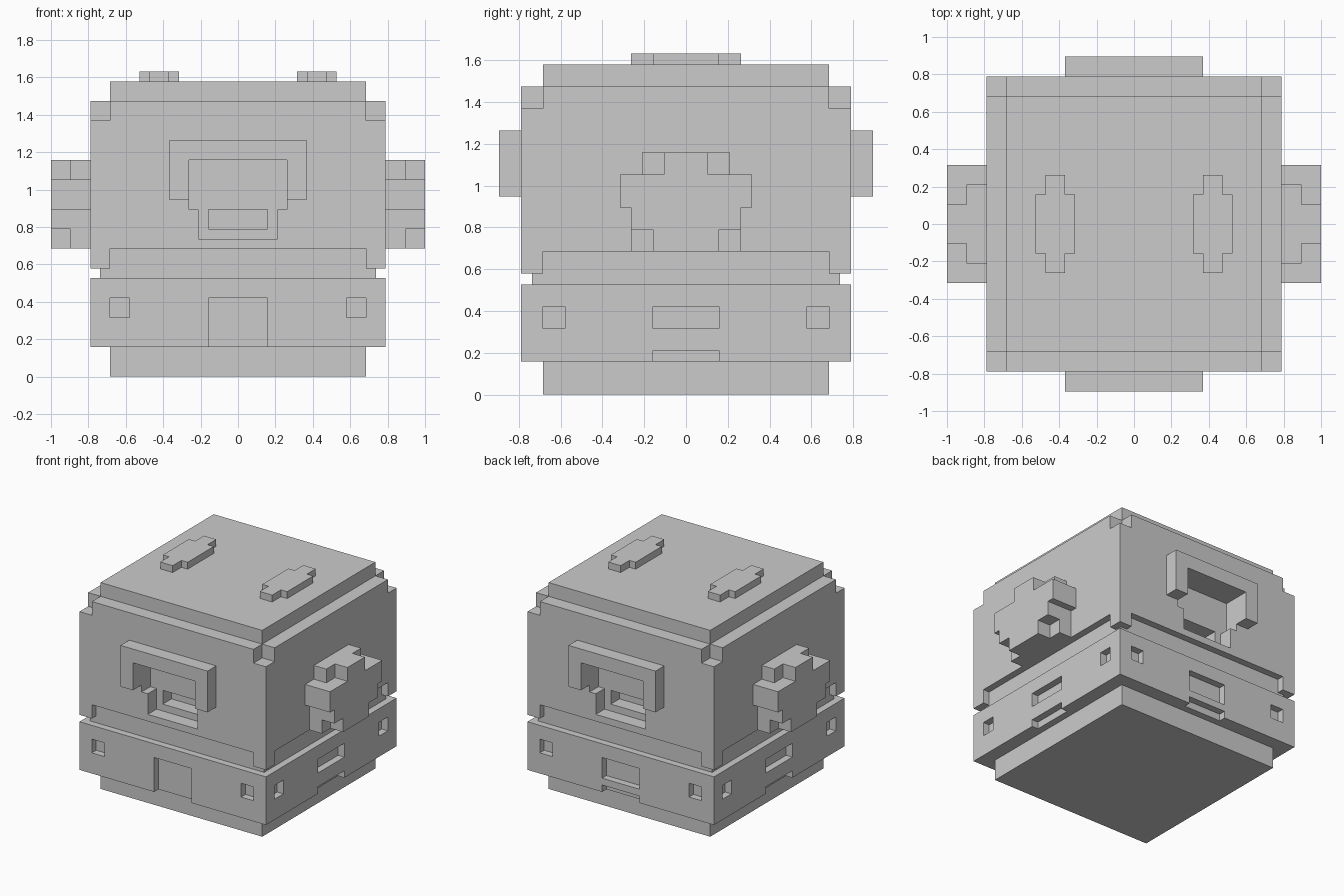
import bpy, bmesh
from mathutils import Matrix, Vector

if "Cube" in bpy.data.objects:
    bpy.data.objects.remove(bpy.data.objects["Cube"])

U = 2 / 38  # one block of the grid the model is built on


def finish(name, bm):
    bmesh.ops.recalc_face_normals(bm, faces=bm.faces)
    mesh = bpy.data.meshes.new(name)
    bm.to_mesh(mesh)
    bm.free()
    obj = bpy.data.objects.new(name, mesh)
    bpy.context.collection.objects.link(obj)
    return obj


def add_box(bm, x0, x1, y0, y1, z0, z1):
    size = Matrix.Diagonal(((x1 - x0) * U, (y1 - y0) * U, (z1 - z0) * U, 1))
    mid = Vector((x0 + x1, y0 + y1, z0 + z1)) * U / 2
    bmesh.ops.create_cube(bm, size=1, matrix=Matrix.Translation(mid) @ size)


def box(name, *bounds):
    bm = bmesh.new()
    add_box(bm, *bounds)
    return finish(name, bm)


def prism(name, half, start, end, place):
    """Extrude a profile given as its right half, mirrored to the left."""
    outline = half + [(-a, b) for a, b in reversed(half)]
    bm = bmesh.new()
    rings = [[bm.verts.new(Vector(place(a, b, d)) * U) for a, b in outline]
             for d in (start, end)]
    for ring in rings:
        bm.faces.new(ring)
    n = len(outline)
    for i in range(n):
        j = (i + 1) % n
        bm.faces.new((rings[0][i], rings[0][j], rings[1][j], rings[1][i]))
    return finish(name, bm)


def carve(obj, cuts):
    bm = bmesh.new()
    for c in cuts:
        add_box(bm, *c)
    cutter = finish("cutter", bm)
    cutter.hide_render = True
    mod = obj.modifiers.new("carve", 'BOOLEAN')
    mod.operation, mod.solver, mod.use_self = 'DIFFERENCE', 'EXACT', True
    mod.object = cutter
    bpy.context.view_layer.objects.active = obj
    bpy.ops.object.modifier_apply(modifier=mod.name)
    bpy.data.objects.remove(cutter)


def side_cut(side, a0, a1, depth, z0, z1, outer=16):
    """Cutter entering one side, from outside down to the given distance."""
    axis, sign = side
    d0, d1 = sorted((sign * depth, sign * outer))
    return (d0, d1, a0, a1, z0, z1) if axis == 'x' else (a0, a1, d0, d1, z0, z1)


FRONT, BACK, RIGHT, LEFT = ('y', -1), ('y', 1), ('x', 1), ('x', -1)
SIDES = (FRONT, BACK, RIGHT, LEFT)

# Foot, neck and cap
box("foot", -13, 13, -13, 13, 0, 3)
box("neck", -14, 14, -14, 14, 10, 11)
box("cap", -13, 13, -13, 13, 28, 30)

# Lower band with square holes, vents and a front door recess
band = box("lower_band", -15, 15, -15, 15, 3, 10)
cuts = [side_cut(FRONT, -3, 3, 14, 2, 8)]
for s in SIDES:
    cuts += [side_cut(s, 11, 13, 14, 6, 8), side_cut(s, -13, -11, 14, 6, 8)]
    if s != FRONT:
        cuts += [side_cut(s, -3, 3, 14, 5 if s == BACK else 6, 8),
                 side_cut(s, -3, 3, 14, 2, 4)]
carve(band, cuts)

# Main body: notched top corners, raised skirt, window recesses
body = box("main_body", -15, 15, -15, 15, 11, 28)
cuts = [side_cut(s, -13, 13, 14, 10, 13) for s in SIDES]
for x in (-16, 13):
    for y in (-16, 13):
        cuts.append((x, x + 3, y, y + 3, 26, 29))
for s in (FRONT, BACK):
    cuts += [side_cut(s, -5, 5, 13, 17, 22),
             side_cut(s, -4, 4, 13, 14, 18),
             side_cut(s, -3, 3, 11, 15, 17, outer=14)]
carve(body, cuts)

# Window hoods on front and back
hood = [(5, 22), (5, 18), (7, 18), (7, 24)]
for name, s in (("front_hood", -1), ("back_hood", 1)):
    prism(name, hood, 15, 17, lambda a, b, d: (a, s * d, b))

# Stepped side ears, in two layers
inner = [(5, 13), (5, 17), (6, 17), (6, 20), (4, 20), (4, 22)]
outer = [(3, 13), (3, 15), (5, 15), (5, 17), (6, 17), (6, 20), (2, 20), (2, 22)]
for name, s in (("right_ear", 1), ("left_ear", -1)):
    prism(name + "_base", inner, 15, 17, lambda a, b, d: (s * d, a, b))
    prism(name + "_tip", outer, 17, 19, lambda a, b, d: (s * d, a, b))

# Roof handles
handle = [(1, -5), (1, -3), (2, -3), (2, 3), (1, 3), (1, 5)]
for name, s in (("right_handle", 1), ("left_handle", -1)):
    prism(name, handle, 30, 31, lambda a, b, d: (s * 8 + a, b, d))
